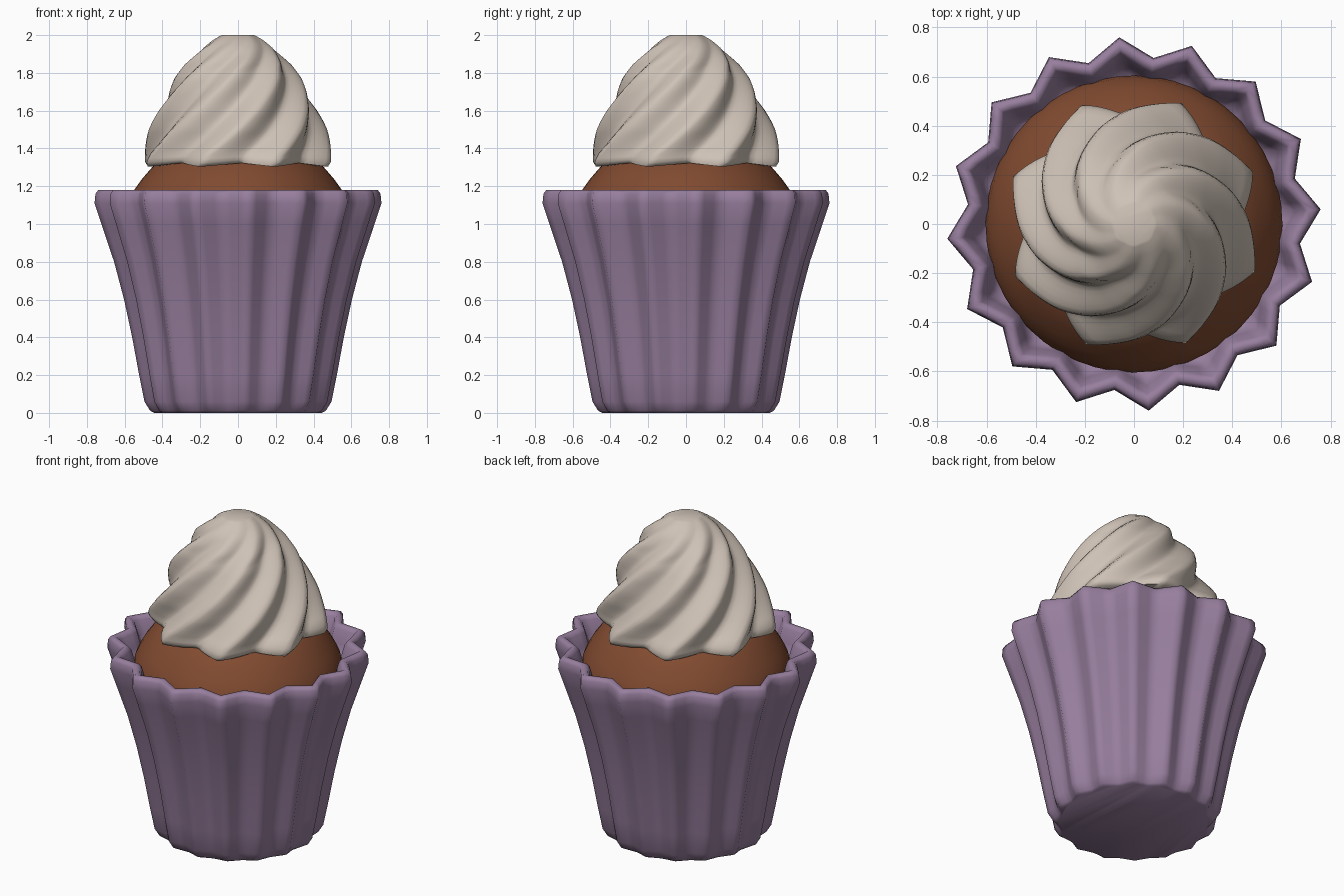
import bpy, bmesh, math

if "Cube" in bpy.data.objects:
    bpy.data.objects.remove(bpy.data.objects["Cube"])


def material(name, rgb):
    m = bpy.data.materials.new(name)
    m.diffuse_color = (*rgb, 1)
    m.use_nodes = True
    m.node_tree.nodes["Principled BSDF"].inputs["Base Color"].default_value = m.diffuse_color
    return m


def loft(name, rings, mat, angle):
    """Skin a list of closed rings and cap both ends."""
    bm = bmesh.new()
    loops = [[bm.verts.new(p) for p in ring] for ring in rings]
    n = len(loops[0])
    for a, b in zip(loops, loops[1:]):
        for i in range(n):
            j = (i + 1) % n
            bm.faces.new((a[i], a[j], b[j], b[i]))
    bm.faces.new(loops[0][::-1])
    bm.faces.new(loops[-1])
    bmesh.ops.recalc_face_normals(bm, faces=bm.faces)
    me = bpy.data.meshes.new(name)
    bm.to_mesh(me)
    bm.free()
    me.materials.append(mat)
    ob = bpy.data.objects.new(name, me)
    bpy.context.collection.objects.link(ob)
    bpy.ops.object.select_all(action='DESELECT')
    bpy.context.view_layer.objects.active = ob
    ob.select_set(True)
    bpy.ops.object.shade_smooth_by_angle(angle=math.radians(angle))
    return ob


def polar(r, a, z):
    return (r * math.cos(a), r * math.sin(a), z)


def interp(table, z):
    for (z0, r0), (z1, r1) in zip(table, table[1:]):
        if z <= z1:
            return r0 + (r1 - r0) * (z - z0) / (z1 - z0)
    return table[-1][1]


purple = material("purple paper", (0.31, 0.21, 0.34))
brown = material("brown cake", (0.22, 0.07, 0.03))
cream = material("cream icing", (0.62, 0.54, 0.47))

# Pleated paper cup: 16-point star rings (height, tip radius, valley radius)
cup_profile = [
    (0.0, 0.445, 0.425), (0.012, 0.467, 0.435), (0.06, 0.497, 0.455),
    (0.2, 0.525, 0.475), (0.4, 0.562, 0.505), (0.6, 0.605, 0.543),
    (0.8, 0.658, 0.59), (1.0, 0.725, 0.645), (1.11, 0.762, 0.68),
    (1.16, 0.757, 0.676), (1.18, 0.742, 0.662), (1.18, 0.712, 0.635),
    (1.16, 0.695, 0.617), (1.08, 0.66, 0.594), (0.98, 0.62, 0.57)]
tip0 = math.radians(4.5)


def star_ring(z, tip, valley):
    pts = [polar(valley if i % 2 else tip, tip0 + i * math.pi / 16, z) for i in range(32)]
    ring = []
    for p, q in zip(pts, pts[1:] + pts[:1]):      # support points keep the pleats crisp
        for t in (0, 0.3, 0.7):
            ring.append(tuple(u + (v - u) * t for u, v in zip(p, q)))
    return ring


loft("paper_cup", [star_ring(*row) for row in cup_profile], purple, 75)

# Domed cake
cake_profile = [(0.99, 0.60), (1.04, 0.604), (1.09, 0.595), (1.14, 0.573), (1.18, 0.55),
                (1.24, 0.507), (1.30, 0.455), (1.34, 0.40), (1.38, 0.32),
                (1.41, 0.22), (1.43, 0.1)]
cake = [[polar(r, i * math.pi / 24, z) for i in range(48)] for z, r in cake_profile]
loft("cake", cake, brown, 60)

# Twisted eight-lobed icing swirl
envelope = [(1.31, 0.53), (1.36, 0.522), (1.45, 0.488), (1.5, 0.472), (1.6, 0.43),
            (1.7, 0.38), (1.77, 0.34), (1.85, 0.278), (1.93, 0.195),
            (1.98, 0.125), (2.0, 0.085)]
turns = [(1.31, 0), (1.37, 4), (1.5, 22), (1.67, 45), (1.82, 67), (1.92, 88), (2.0, 110)]
SEG = 96


def icing_ring(z, scale=1.0):
    ring = []
    big, twist = interp(envelope, z) * scale, math.radians(interp(turns, z))
    depth = 0.165 if z < 1.85 else 0.165 * max(0.3, (2.03 - z) / 0.18)
    rounding = min(0.6, max(0.0, (z - 1.31) / 0.25))   # sharp tips at the hem only
    for i in range(SEG):
        p = (i % 12) / 12                     # position within one lobe
        tri = p / 0.56 if p < 0.56 else (1 - p) / 0.44
        dip = (1 - rounding) * tri + rounding * (0.5 - 0.5 * math.cos(math.pi * tri))
        a = math.radians(22.5) + i * math.tau / SEG + twist
        # lower hem sags at the lobe tips
        hem = 0.02 * dip * max(0, 1 - (z - 1.305) / 0.1)
        ring.append(polar(big * (1 - depth * dip), a, z + hem))
    return ring


levels = [1.325 + 0.0225 * k for k in range(28)] + [1.953, 1.97, 1.985, 1.995, 2.0]
icing = [icing_ring(1.31, 0.8), icing_ring(1.303, 0.97)] + [icing_ring(z) for z in levels]
loft("icing_swirl", icing, cream, 60)
